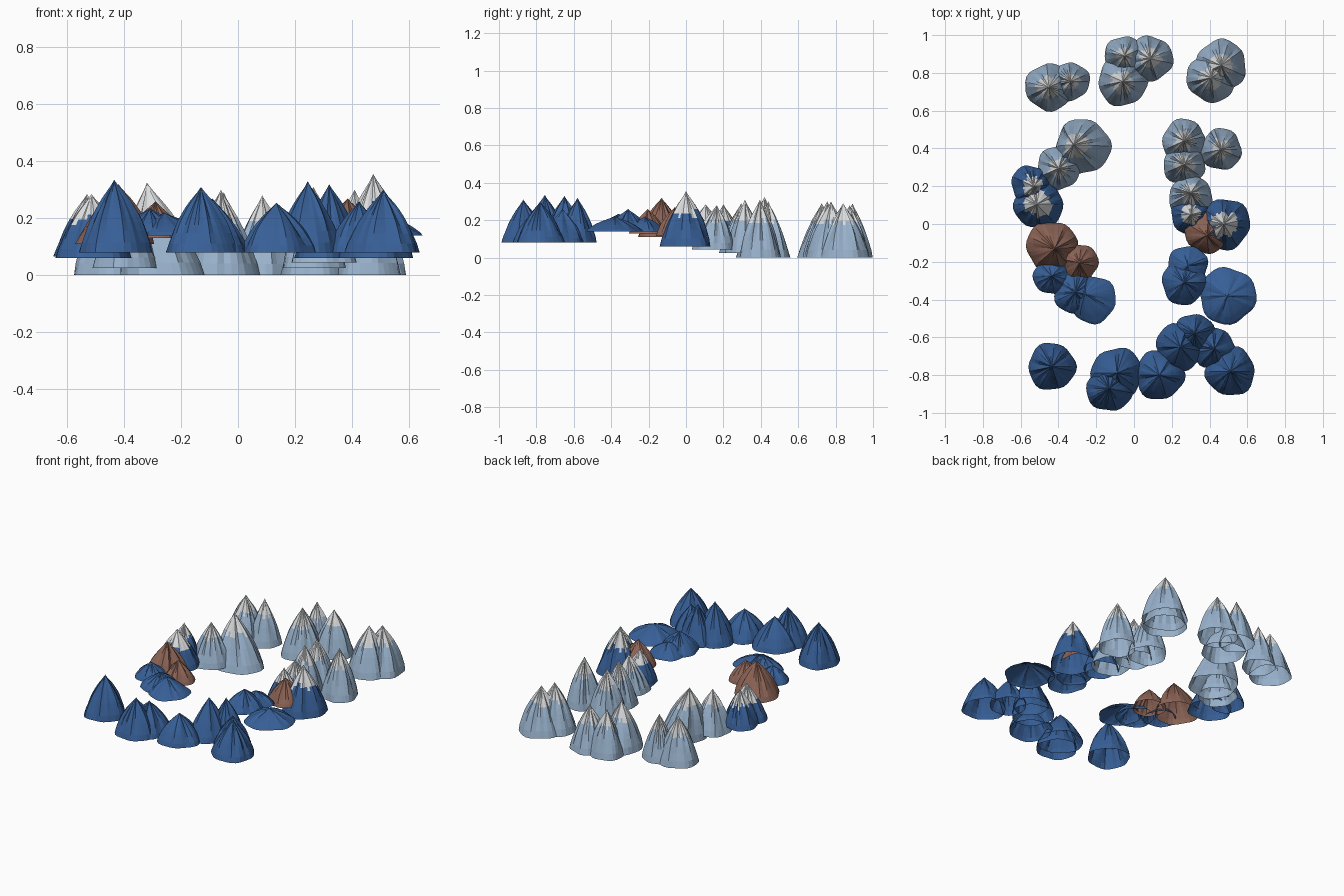
import bpy, bmesh, math, random

if "Cube" in bpy.data.objects:
    bpy.data.objects.remove(bpy.data.objects["Cube"])


def material(name, rgb):
    m = bpy.data.materials.new(name)
    m.diffuse_color = (*rgb, 1)
    m.use_nodes = True
    m.node_tree.nodes["Principled BSDF"].inputs["Base Color"].default_value = m.diffuse_color
    return m


PALE = material("pale blue rock", (0.32, 0.45, 0.61))
BLUE = material("deep blue rock", (0.038, 0.115, 0.31))
BROWN = material("brown rock", (0.27, 0.13, 0.095))
SNOW = material("snow", (0.70, 0.71, 0.72))

# slope profile: (height fraction, radius fraction)
PROFILE = [(0, 1), (.14, .92), (.3, .79), (.42, .69), (.52, .59), (.6, .50),
           (.68, .41), (.76, .31), (.84, .20), (.92, .09)]
SIDES = 30


def mountain(name, spec, rock, snowline, seed):
    """Open-bottomed, creased cone; faces above snowline become snow."""
    x, y, r, base, top = spec[:5]
    lean_x, lean_y = spec[5:] if len(spec) > 5 else (0, 0)
    rnd = random.Random(seed)
    p, q = rnd.uniform(0, 6.28), rnd.uniform(0, 6.28)
    crease = [rnd.uniform(-1, 1) for _ in range(SIDES)]
    drift = [rnd.uniform(-.08, .08) for _ in range(SIDES)]
    bm = bmesh.new()
    rings = []
    for t, f in PROFILE:
        ring = []
        for i in range(SIDES):
            a = 2 * math.pi * i / SIDES
            lobes = 1 + .04 * math.sin(3 * a + p) + .03 * math.sin(6 * a + q)
            ridge = 1 + .24 * t * crease[i] + .10 * t * math.sin(5 * a + p)
            d = r * f * lobes * ridge
            ring.append(bm.verts.new((x + lean_x * t + d * math.cos(a),
                                      y + lean_y * t + d * math.sin(a),
                                      base + (top - base) * t)))
        rings.append(ring)
    tip = bm.verts.new((x + lean_x, y + lean_y, top))
    for k in range(len(rings)):
        for i in range(SIDES):
            j = (i + 1) % SIDES
            if k + 1 < len(rings):
                face = bm.faces.new((rings[k][i], rings[k][j],
                                     rings[k + 1][j], rings[k + 1][i]))
                mid = (PROFILE[k][0] + PROFILE[k + 1][0]) / 2
            else:
                face = bm.faces.new((rings[k][i], rings[k][j], tip))
                mid = 1
            if mid > snowline + drift[i]:
                face.material_index = 1
    mesh = bpy.data.meshes.new(name)
    bm.to_mesh(mesh)
    bm.free()
    mesh.materials.append(rock)
    mesh.materials.append(SNOW)
    bpy.context.collection.objects.link(bpy.data.objects.new(name, mesh))


# x, y, radius, base height, peak height, optional peak lean
pale = [
    (-.45, .725, .125, 0, .29), (-.335, .755, .10, 0, .285),
    (-.05, .89, .105, 0, .29), (.085, .875, .12, 0, .28),
    (-.06, .755, .13, 0, .30), (.46, .84, .135, 0, .29),
    (.41, .775, .13, 0, .30), (-.27, .41, .145, 0, .325, -.05, .01),
    (-.40, .295, .115, .025, .29), (.265, .44, .115, 0, .30),
    (.46, .395, .11, 0, .31), (.265, .315, .11, .025, .31),
    (.30, .145, .115, .045, .28, 0, .02),
]
snowy_blue = [
    (-.55, .21, .10, .065, .285, .02, -.01), (-.505, .105, .13, .06, .285, -.01, 0),
    (.30, .05, .105, .06, .27), (.48, 0, .135, .06, .355, -.005, 0),
]
brown = [
    (-.435, -.12, .135, .11, .32, .015, -.01), (-.29, -.205, .10, .13, .26),
    (.385, -.04, .115, .115, .27, 0, -.02),
]
low_blue = [
    (-.435, -.275, .098, .14, .235), (-.31, -.36, .115, .14, .235),
    (-.22, -.40, .125, .14, .22, -.04, .03), (.285, -.22, .105, .14, .22),
    (.265, -.31, .118, .14, .26), (.495, -.38, .15, .14, .22),
]
tall_blue = [
    (-.435, -.755, .125, .08, .335), (-.13, -.87, .122, .08, .31),
    (-.09, -.79, .135, .08, .27), (.135, -.80, .13, .08, .255),
    (.245, -.65, .128, .08, .33), (.32, -.58, .105, .08, .32),
    (.425, -.66, .11, .08, .26), (.51, -.78, .13, .08, .30),
]

groups = [("pale_mountain", pale, PALE, .64), ("snowy_blue_mountain", snowy_blue, BLUE, .58),
          ("brown_mountain", brown, BROWN, 9), ("low_blue_hill", low_blue, BLUE, 9),
          ("tall_blue_mountain", tall_blue, BLUE, 9)]
for g, (name, specs, rock, snowline) in enumerate(groups):
    for n, spec in enumerate(specs):
        mountain(f"{name}_{n + 1}", spec, rock, snowline, 100 * g + n)
